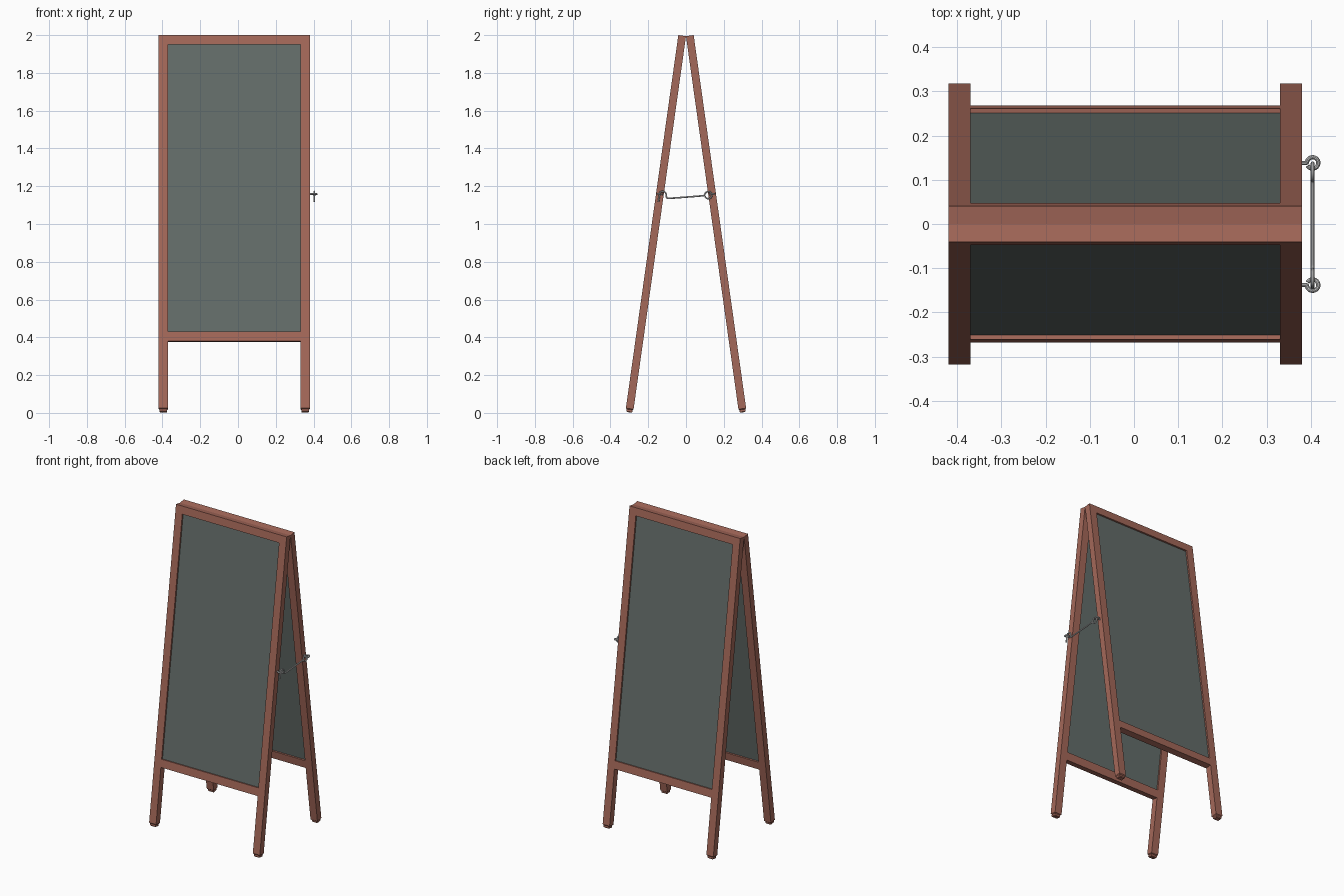
import bpy, bmesh, math
from mathutils import Vector, Matrix

if "Cube" in bpy.data.objects:
    bpy.data.objects.remove(bpy.data.objects["Cube"])

TILT = math.radians(8)
DEPTH = 0.041                      # frame thickness
LENGTH = 2.014                     # sloping length of a leg
X0, X1, W = -0.42, 0.38, 0.05      # frame extent and bar width
APEX = Vector((0, 0, 2 - DEPTH * math.sin(TILT)))


def material(name, rgb):
    m = bpy.data.materials.new(name)
    m.diffuse_color = (*rgb, 1)
    m.use_nodes = True
    m.node_tree.nodes["Principled BSDF"].inputs["Base Color"].default_value = m.diffuse_color
    return m


wood = material("red_brown_wood", (0.37, 0.138, 0.1))
slate = material("grey_green_slate", (0.125, 0.152, 0.143))


def frame_matrix(side):
    """Leaning frame of one board; side is -1 for front, 1 for back."""
    return Matrix.Translation(APEX) @ Matrix.Rotation(side * TILT, 4, 'X')


def box(name, side, xs, ys, zs, mat, bevel=0.0):
    """Box in the leaning frame; ys is measured outward from the inner face."""
    y = sorted(side * v for v in ys)
    bm = bmesh.new()
    bmesh.ops.create_cube(bm, size=1)
    lo, hi = Vector((xs[0], y[0], zs[0])), Vector((xs[1], y[1], zs[1]))
    for v in bm.verts:
        v.co = Vector([(lo[i] + hi[i]) / 2 + v.co[i] * (hi[i] - lo[i]) for i in range(3)])
    if bevel:
        low = [e for e in bm.edges if all(v.co.z < zs[0] + 1e-5 for v in e.verts)]
        bmesh.ops.bevel(bm, geom=low, offset=bevel, segments=1, affect='EDGES')
    me = bpy.data.meshes.new(name)
    bm.to_mesh(me)
    bm.free()
    me.materials.append(mat)
    ob = bpy.data.objects.new(name, me)
    ob.matrix_world = frame_matrix(side)
    bpy.context.collection.objects.link(ob)
    return ob


def wire(name, points, radius, matrix=Matrix()):
    """Smooth round wire along a path, turned into a mesh."""
    cu = bpy.data.curves.new(name, 'CURVE')
    cu.dimensions = '3D'
    cu.bevel_depth, cu.bevel_resolution = radius, 3
    cu.use_fill_caps = True
    sp = cu.splines.new('NURBS')
    sp.points.add(len(points) - 1)
    for p, co in zip(sp.points, points):
        p.co = (*co, 1)
    sp.order_u, sp.use_endpoint_u, sp.resolution_u = 3, True, 4
    ob = bpy.data.objects.new(name, cu)
    ob.matrix_world = matrix
    bpy.context.collection.objects.link(ob)
    bpy.ops.object.select_all(action='DESELECT')
    ob.select_set(True)
    bpy.context.view_layer.objects.active = ob
    bpy.ops.object.convert(target='MESH')
    bpy.ops.object.shade_smooth_by_angle()
    return bpy.context.object


for side, label in ((-1, "front"), (1, "back")):
    full = (0, DEPTH)
    # legs with chamfered feet
    for x, hand in ((X0, "left"), (X1 - W, "right")):
        box(f"{label}_{hand}_leg", side, (x, x + W), full, (-LENGTH + 0.014, -W), wood, 0.006)
        box(f"{label}_{hand}_foot", side, (x + 0.005, x + W - 0.005), (0.005, DEPTH - 0.005),
            (-LENGTH, -LENGTH + 0.016), wood, 0.004)
    # rails
    box(f"{label}_top_rail", side, (X0, X1), full, (-W, 0), wood)
    box(f"{label}_bottom_rail", side, (X0 + W, X1 - W), full, (-1.636, -1.585), wood)
    # recessed writing panel
    box(f"{label}_panel", side, (X0 + W, X1 - W), (0.01, DEPTH - 0.01), (-1.585, -W), slate)
    # screw eye: shank running into an open ring, square to the leg
    cx, r = 0.404, 0.013
    arc = [math.radians(180 - 15 * i) for i in range(23)]
    ring = [(0.37, 0, 0), (0.385, 0, 0)] + [(cx + r * math.cos(a), r * math.sin(a) * side, 0) for a in arc]
    m = frame_matrix(side) @ Matrix.Translation((0, side * DEPTH / 2, -0.847))
    wire(f"{label}_screw_eye", ring, 0.0048, m)

# hook rod: open hook at the front, closed loop at the back
path = [(-0.146, 1.118), (-0.143, 1.135), (-0.140, 1.158), (-0.136, 1.170), (-0.124, 1.173),
        (-0.110, 1.169), (-0.104, 1.157), (-0.104, 1.142), (-0.098, 1.135), (-0.085, 1.136),
        (0.085, 1.149), (0.098, 1.151)]
path += [(0.118 - 0.019 * math.cos(a), 1.153 + 0.019 * math.sin(a))
         for a in (math.radians(20 + 20 * i) for i in range(17))]
wire("hook_rod", [(0.404, y, z) for y, z in path], 0.0045)
